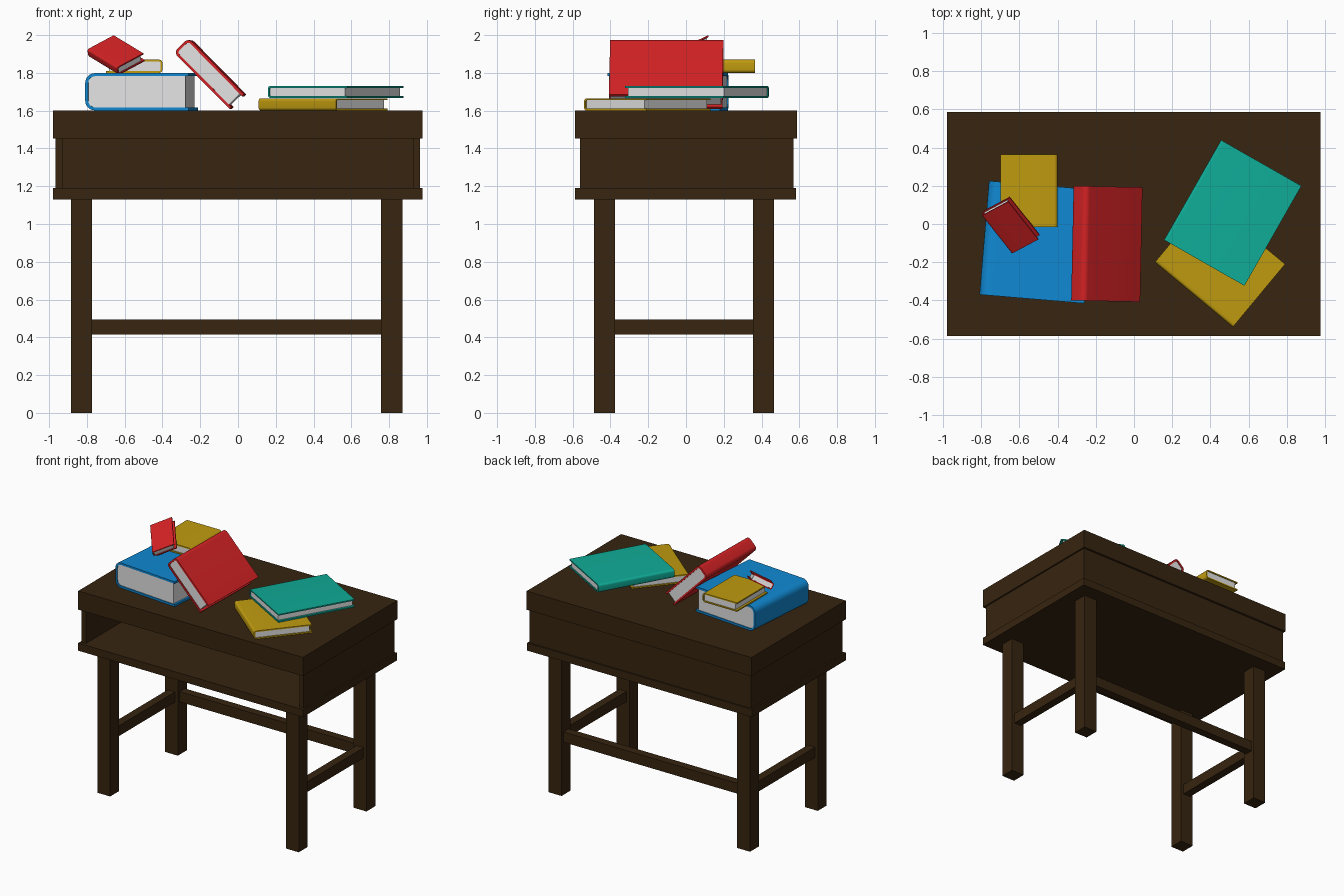
import bpy, bmesh, math
from mathutils import Matrix, Vector

if "Cube" in bpy.data.objects:
    bpy.data.objects.remove(bpy.data.objects["Cube"])


def mat(name, rgb):
    m = bpy.data.materials.new(name)
    m.diffuse_color = (*rgb, 1)
    m.use_nodes = True
    m.node_tree.nodes["Principled BSDF"].inputs["Base Color"].default_value = m.diffuse_color
    return m


WOOD = mat("dark wood", (0.038, 0.018, 0.005))
PAPER = mat("paper white", (0.78, 0.78, 0.78))
BLUE = mat("blue cover", (0.005, 0.25, 0.65))
RED = mat("red cover", (0.66, 0.016, 0.018))
YELLOW = mat("yellow cover", (0.53, 0.33, 0.005))
TEAL = mat("teal cover", (0.005, 0.41, 0.31))


def finish(name, bm, material, matrix=None):
    bmesh.ops.recalc_face_normals(bm, faces=bm.faces)
    me = bpy.data.meshes.new(name)
    bm.to_mesh(me)
    bm.free()
    me.materials.append(material)
    ob = bpy.data.objects.new(name, me)
    bpy.context.collection.objects.link(ob)
    if matrix:
        ob.matrix_world = matrix
    return ob


def box(name, x0, x1, y0, y1, z0, z1):
    bm = bmesh.new()
    m = Matrix.Translation(((x0 + x1) / 2, (y0 + y1) / 2, (z0 + z1) / 2))
    bmesh.ops.create_cube(bm, size=1, matrix=m @ Matrix.Diagonal((x1 - x0, y1 - y0, z1 - z0, 1)))
    return finish(name, bm, WOOD)


def extrude(name, profile, length, material, matrix):
    """Extrude a closed x-z profile along local y, centred."""
    bm = bmesh.new()
    f = bm.faces.new([bm.verts.new((x, -length / 2, z)) for x, z in profile])
    ext = bmesh.ops.extrude_face_region(bm, geom=[f])
    bmesh.ops.translate(bm, vec=(0, length, 0),
                        verts=[v for v in ext["geom"] if isinstance(v, bmesh.types.BMVert)])
    ob = finish(name, bm, material, matrix)
    bpy.ops.object.select_all(action='DESELECT')
    ob.select_set(True)
    bpy.context.view_layer.objects.active = ob
    bpy.ops.object.shade_smooth_by_angle(angle=math.radians(35))


def spine_path(left, right, half, r, n=6):
    """Open path: upper right, round the spine on the left, lower right."""
    pts = [(right, half)]
    for cz, start in ((half - r, 90), (r - half, 180)):
        for i in range(n + 1):
            a = math.radians(start + 90 * i / n)
            pts.append((left + r + r * math.cos(a), cz + r * math.sin(a)))
    return pts + [(right, -half)]


def book(name, cover, w, l, t, matrix, board=0.012):
    r = 0.26 * t
    outer = spine_path(-w / 2, w / 2, t / 2, r)
    inner = spine_path(-w / 2 + board, w / 2, t / 2 - board, max(r - board, 0.004))
    extrude(name + "_cover", outer + inner[::-1], l, cover, matrix)
    pages = spine_path(-w / 2 + board * 0.8, w / 2 - 0.018, t / 2 - board * 0.8, max(r - board * 0.8, 0.004))
    extrude(name + "_pages", pages, l - 0.014, PAPER, matrix)


def flat(x, y, z, deg):
    return Matrix.Translation((x, y, z)) @ Matrix.Rotation(math.radians(deg), 4, 'Z')


def frame(centre, ax, ay):
    ax = Vector(ax).normalized()
    az = ax.cross(Vector(ay)).normalized()
    m = Matrix((ax, az.cross(ax), az)).transposed().to_4x4()
    m.translation = centre
    return m


# desk body with a compartment open at the front
box("desk_top", -0.98, 0.976, -0.587, 0.587, 1.453, 1.60)
box("compartment_floor", -0.98, 0.976, -0.587, 0.582, 1.13, 1.19)
box("left_panel", -0.967, -0.93, -0.562, 0.57, 1.19, 1.453)
box("right_panel", 0.927, 0.964, -0.562, 0.57, 1.19, 1.453)
box("back_panel", -0.93, 0.927, 0.533, 0.57, 1.19, 1.453)

# legs
XS = {"left": (-0.884, -0.772), "right": (0.757, 0.87)}
YS = {"front": (-0.487, -0.376), "back": (0.354, 0.466)}
for sx, (x0, x1) in XS.items():
    for sy, (y0, y1) in YS.items():
        box(f"{sy}_{sx}_leg", x0, x1, y0, y1, 0, 1.13)
    # side rail
    c = (x0 + x1) / 2
    box(f"{sx}_rail", c - 0.032, c + 0.032, -0.376, 0.354, 0.414, 0.495)
box("back_rail", -0.772, 0.757, 0.378, 0.442, 0.414, 0.495)

# books lying flat
book("blue_book", BLUE, 0.55, 0.597, 0.197, flat(-0.51, -0.095, 1.70, -4.8), 0.016)
book("small_yellow_book", YELLOW, 0.30, 0.38, 0.07, flat(-0.55, 0.175, 1.835, 180), 0.01)
book("yellow_book", YELLOW, 0.428, 0.531, 0.065, flat(0.45, -0.205, 1.633, 50.3), 0.01)
book("teal_book", TEAL, 0.484, 0.602, 0.064, flat(0.517, 0.058, 1.699, -29.7), 0.01)

# red book leaning on the blue one
book("leaning_red_book", RED, 0.42, 0.60, 0.109,
     frame((-0.148, -0.104, 1.797), (0.70, -0.015, -0.71), (0.02, 1, 0)), 0.014)

# small red book propped on the yellow one
u, w = Vector((0.14, 0.075, 0.075)), Vector((-0.14, 0.208, 0.105))
n = u.cross(w).normalized()
book("small_red_book", RED, 0.176, 0.27, 0.05, frame(Vector((-0.65, -0.02, 1.914)) - n * 0.025, u, w), 0.008)
